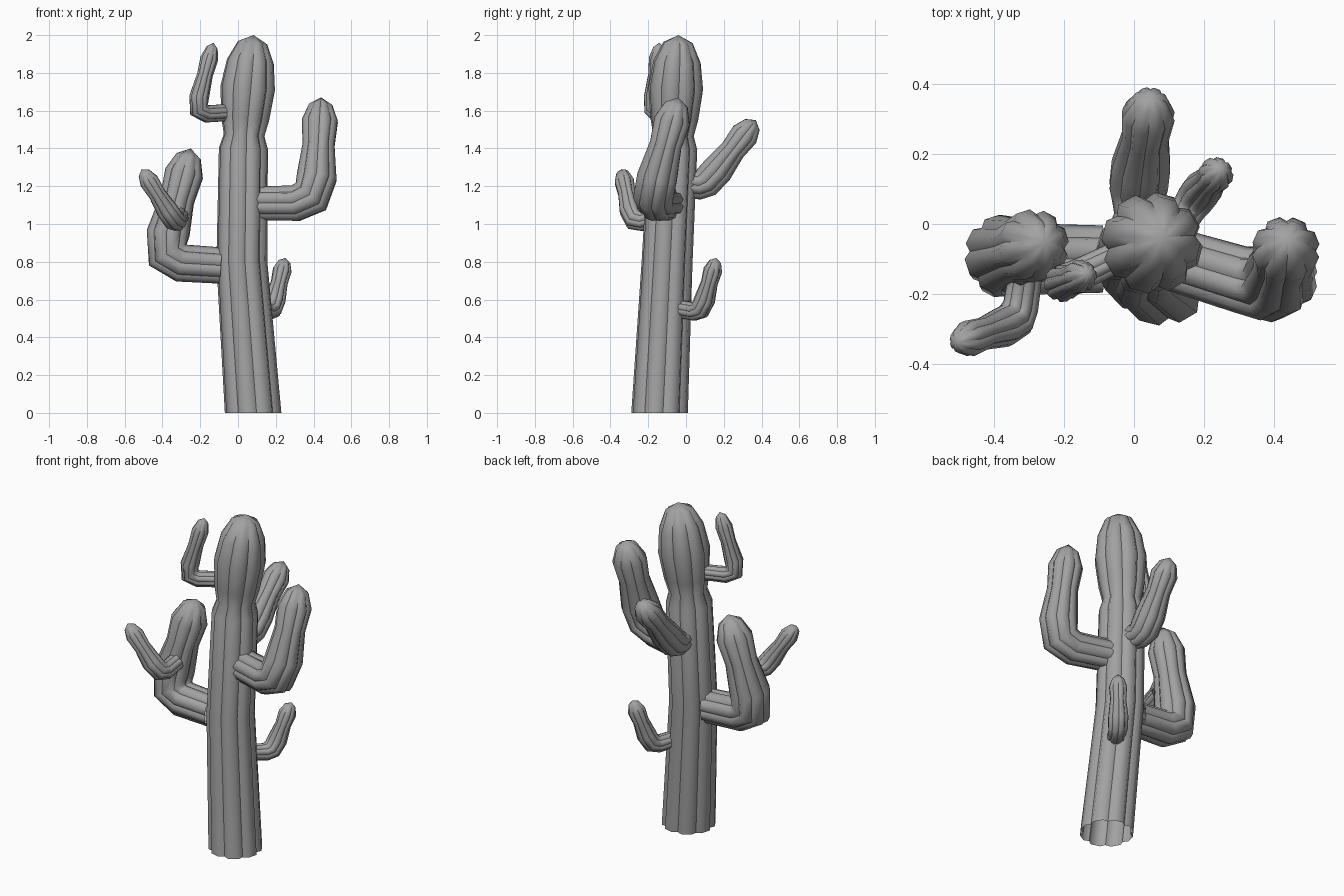
import bpy
import math
from mathutils import Vector

if "Cube" in bpy.data.objects:
    bpy.data.objects.remove(bpy.data.objects["Cube"])

GREY = (0.36, 0.36, 0.36, 1)
grey = bpy.data.materials.new("plain grey")
grey.use_nodes = True
grey.diffuse_color = GREY
shader = grey.node_tree.nodes["Principled BSDF"]
shader.inputs["Base Color"].default_value = GREY
shader.inputs["Roughness"].default_value = 0.8

LOBES = 8
UP = Vector((0, 0, 1))


def lobed_section():
    """Unit cross-section: a valley, then the two corners of a rib, for every lobe."""
    step = math.tau / LOBES
    section = []
    for lobe in range(LOBES):
        for offset, scale in ((0, 0.87), (0.25, 1), (0.75, 1)):
            angle = (lobe + offset) * step
            section.append((scale * math.cos(angle), scale * math.sin(angle)))
    return section


def ribbed_stem(name, centers, radii, tip, tangent, axis):
    """Sweep the lobed section along the centers and close it at the tip."""
    section = lobed_section()
    count = len(section)
    path = centers + [tip]
    verts, faces = [], []
    for i, radius in enumerate(radii):
        if i > 0:
            ahead = (path[i + 1] - path[i]).normalized()
            behind = (path[i] - path[i - 1]).normalized()
            turned = (ahead + behind).normalized()
            axis = tangent.rotation_difference(turned) @ axis
            tangent = turned
        side = tangent.cross(axis)
        verts += [path[i] + radius * (axis * u + side * v) for u, v in section]
    for ring in range(len(radii)):
        for k in range(count):
            a = ring * count + k
            b = ring * count + (k + 1) % count
            if ring < len(radii) - 1:
                faces.append((a, b, b + count, a + count))
            else:
                faces.append((a, b, len(verts)))
    verts.append(tip)

    mesh = bpy.data.meshes.new(name)
    mesh.from_pydata(verts, [], faces)
    mesh.materials.append(grey)
    for face in mesh.polygons:
        face.use_smooth = True
    # Crease the valleys between the ribs
    for edge in mesh.edges:
        a, b = edge.vertices
        edge.use_edge_sharp = abs(a - b) == count and a % 3 == 0
    obj = bpy.data.objects.new(name, mesh)
    bpy.context.collection.objects.link(obj)


def trunk_center(z):
    """Gently bowed center line of the trunk."""
    return Vector((0.08 - 0.125 * z + 0.063 * z * z, 0.05 * z - 0.14, z))


def arm(name, thickness, root, elbow, tip):
    """Arm that leaves the root, bends at the elbow and swells twice before its tip."""
    root, elbow, tip = Vector(root), Vector(elbow), Vector(tip)
    before = root.lerp(elbow, 0.65)
    after = elbow.lerp(tip, 0.25)
    bend = (before + after).lerp(elbow * 2, 0.5) / 2
    upper = [elbow.lerp(tip, t) for t in (0.55, 0.78, 0.93)]
    swell = (0.85, 0.9, 1, 1, 0.8, 0.9, 0.58)
    tangent = (elbow - root).normalized()
    ribbed_stem(name, [root, before, bend, after] + upper,
                [thickness * s for s in swell], tip,
                tangent, tangent.cross(UP).normalized())


# Trunk with a waist below its rounded head
trunk = {0: 0.15, 0.8: 0.135, 1.4: 0.13, 1.47: 0.108, 1.56: 0.128,
         1.72: 0.145, 1.86: 0.125, 1.96: 0.078}
ribbed_stem("trunk", [trunk_center(z) for z in trunk], list(trunk.values()),
            trunk_center(2), UP, Vector((1, 0.14, 0)).normalized())

# Large arms
arm("left_arm", 0.108, (0.11, -0.1, 1.11), (0.41, -0.19, 1.11), (0.44, -0.04, 1.67))
arm("right_arm", 0.115, (-0.09, -0.1, 0.78), (-0.41, -0.1, 0.8), (-0.25, -0.05, 1.4))
arm("back_arm", 0.085, (0.02, 0, 1.21), (0.01, 0.1, 1.2), (0.05, 0.37, 1.55))

# Small shoots
arm("front_shoot", 0.058, (-0.31, -0.15, 1.04), (-0.33, -0.28, 1), (-0.51, -0.34, 1.29))
arm("upper_shoot", 0.053, (-0.04, -0.09, 1.59), (-0.23, -0.18, 1.58), (-0.13, -0.14, 1.96))
arm("lower_shoot", 0.056, (0.11, -0.03, 0.55), (0.18, 0.08, 0.53), (0.25, 0.16, 0.82))
